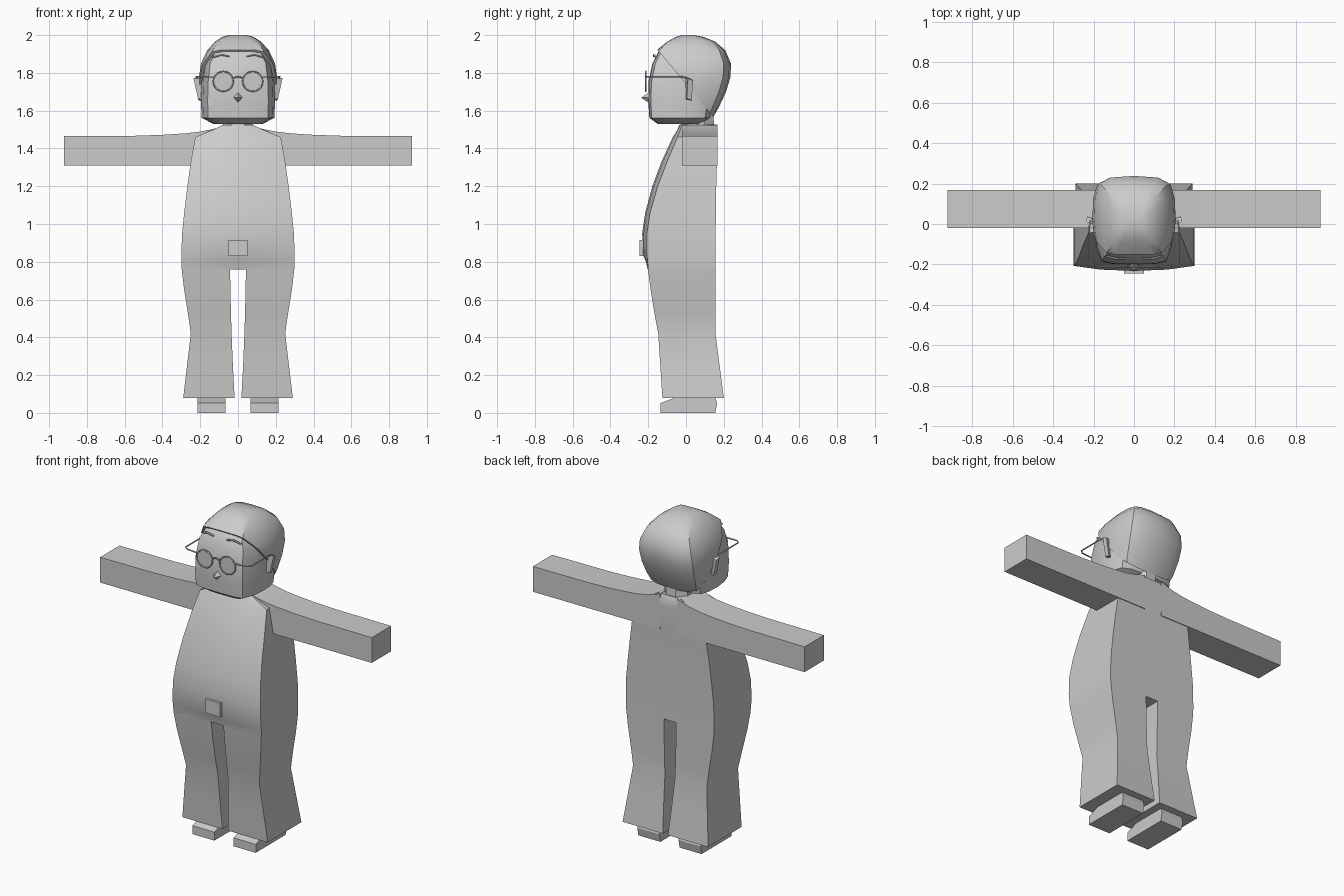
import bpy, bmesh, math
from mathutils import Vector

if "Cube" in bpy.data.objects:
    bpy.data.objects.remove(bpy.data.objects["Cube"])

grey = bpy.data.materials.new("plain_grey")
grey.diffuse_color = (0.6, 0.6, 0.6, 1)
grey.use_nodes = True
grey.node_tree.nodes["Principled BSDF"].inputs["Base Color"].default_value = grey.diffuse_color


def finish(name, bm, smooth=True):
    bmesh.ops.recalc_face_normals(bm, faces=bm.faces)
    me = bpy.data.meshes.new(name)
    bm.to_mesh(me)
    bm.free()
    me.materials.append(grey)
    ob = bpy.data.objects.new(name, me)
    bpy.context.collection.objects.link(ob)
    if smooth:
        bpy.ops.object.select_all(action='DESELECT')
        ob.select_set(True)
        bpy.context.view_layer.objects.active = ob
        bpy.ops.object.shade_smooth_by_angle(angle=math.radians(30))
    return ob


def loft(rings):
    """Closed skin through a list of equal-length point rings."""
    bm = bmesh.new()
    vs = [[bm.verts.new(p) for p in r] for r in rings]
    n = len(rings[0])
    for a, b in zip(vs, vs[1:]):
        for i in range(n):
            j = (i + 1) % n
            bm.faces.new((a[i], a[j], b[j], b[i]))
    bm.faces.new(vs[0])
    bm.faces.new(vs[-1])
    return bm


def box(name, x0, x1, y0, y1, z0, z1):
    def rect(z):
        return [(x0, y0, z), (x1, y0, z), (x1, y1, z), (x0, y1, z)]
    return finish(name, loft([rect(z0), rect(z1)]), False)


def tube(name, pts, r=0.004, cyclic=False):
    cu = bpy.data.curves.new(name, 'CURVE')
    cu.dimensions = '3D'
    cu.bevel_depth = r
    cu.bevel_resolution = 1
    cu.use_fill_caps = True
    sp = cu.splines.new('POLY')
    sp.points.add(len(pts) - 1)
    for p, co in zip(sp.points, pts):
        p.co = (*co, 1)
    sp.use_cyclic_u = cyclic
    cu.materials.append(grey)
    ob = bpy.data.objects.new(name, cu)
    bpy.context.collection.objects.link(ob)
    bpy.ops.object.select_all(action='DESELECT')
    ob.select_set(True)
    bpy.context.view_layer.objects.active = ob
    bpy.ops.object.convert(target='MESH')


# Torso: z, half width, front centre y, front side y, back y
torso = [(.76, .298, -.203, -.2, .155), (.80, .3, -.212, -.203, .155),
         (.84, .3, -.228, -.207, .155), (.95, .296, -.232, -.207, .157),
         (1.06, .285, -.216, -.19, .158), (1.2, .268, -.178, -.15, .16),
         (1.33, .25, -.13, -.1, .164), (1.46, .226, -.07, -.045, .168),
         (1.5, .13, -.045, -.03, .166), (1.525, .08, -.035, -.02, .155)]
finish("torso", loft([[(-w, s, z), (-w * .55, c * .75 + s * .25, z), (0, c, z),
                       (w * .55, c * .75 + s * .25, z), (w, s, z), (w, b, z),
                       (0, b, z), (-w, b, z)] for z, w, c, s, b in torso]))

# Neck
finish("neck", loft([[(w * math.cos(a), .06 + d * math.sin(a), z)
                      for a in (math.tau * (i + .5) / 8 for i in range(8))]
                     for z, w, d in ((1.48, .1, .1), (1.53, .085, .095), (1.62, .08, .09))]))

# Belt buckle
box("belt_buckle", -.05, .05, -.245, -.2, .83, .915)

for side, s in (("left", 1), ("right", -1)):
    # Arms, rising toward the neck
    arm = [(.06, 1.527), (.13, 1.503), (.2, 1.489), (.28, 1.48), (.4, 1.472), (.55, 1.467), (.922, 1.465)]
    finish(side + "_arm", loft([[(s * x, -.02, 1.31), (s * x, .168, 1.31),
                                 (s * x, .168, t), (s * x, -.02, t)] for x, t in arm]))
    # Flared legs: z, inner x, outer x, front y, back y
    leg = [(.08, .018, .29, -.125, .2), (.25, .027, .27, -.136, .178), (.42, .034, .25, -.147, .156),
           (.52, .037, .264, -.166, .155), (.65, .04, .285, -.187, .155), (.76, .042, .298, -.201, .155)]
    finish(side + "_leg", loft([[(s * i, f, z), (s * o, f, z), (s * o, b, z), (s * i, b, z)]
                                for z, i, o, f, b in leg]))
    # Shoes with sloped toe
    prof = [(-.135, 0), (-.135, .052), (-.06, .08), (.155, .08), (.165, .05), (.155, 0)]
    finish(side + "_shoe", loft([[(s * x, y, z) for y, z in prof] for x in (.065, .215)]), False)
    # Ears
    finish(side + "_ear", loft([[(s * x0, -.012, 1.775), (s * x0, .012, 1.775), (s * x0, .02, 1.65),
                                 (s * x0, -.005, 1.65)],
                                [(s * .236, .01, 1.772), (s * .232, .038, 1.76), (s * .208, .03, 1.655),
                                 (s * .212, .005, 1.665)]][::1]) if (x0 := .17) else None, False)
    # Eyebrows
    tube(side + "_eyebrow", [(s * .045, -.171, 1.888), (s * .09, -.17, 1.896), (s * .135, -.16, 1.882)], .005)
    # Spectacle rims, lenses and temples
    circ = [(s * .078 + .053 * math.cos(a), -.212, 1.755 + .053 * math.sin(a))
            for a in (math.tau * i / 20 for i in range(20))]
    tube(side + "_spectacle_rim", circ, .004, True)
    bm = bmesh.new()
    bm.faces.new([bm.verts.new(p) for p in circ])
    finish(side + "_lens", bm, False)
    tube(side + "_temple", [(s * .128, -.212, 1.778), (s * .2, -.208, 1.78), (s * .222, -.19, 1.78),
                            (s * .222, -.02, 1.78), (s * .215, .02, 1.768)])

tube("spectacle_bridge", [(-.03, -.212, 1.772), (0, -.215, 1.78), (.03, -.212, 1.772)])

# Rounded-box outline shared by head and hair
half = [(0, -1), (.55, -.985), (.82, -.92), (.95, -.5), (1, 0), (.98, .5), (.88, .82), (.6, .96), (0, 1)]
outline = half + [(-x, y) for x, y in half[-2:0:-1]]


def head_rings(rows):
    return [[(w * x, (f + b) / 2 + (b - f) / 2 * y, z) for x, y in outline] for z, w, f, b in rows]


# Head with bevelled jaw: z, half width, front y, back y
finish("head", loft(head_rings([
    (1.53, .13, -.15, .07), (1.562, .193, -.194, .13), (1.65, .196, -.2, .145), (1.75, .193, -.199, .2),
    (1.85, .18, -.178, .22), (1.92, .14, -.142, .19), (1.96, .08, -.08, .1)])))

# Hair cap, trimmed along a slope from brow to nape
bm = loft(head_rings([
    (1.54, .165, -.18, .13), (1.62, .19, -.2, .175), (1.7, .202, -.205, .212), (1.78, .206, -.203, .236),
    (1.85, .196, -.185, .238), (1.92, .163, -.155, .208), (1.965, .122, -.1, .155),
    (1.99, .085, -.055, .095), (2.0, .05, -.02, .04)]))
cut = bmesh.ops.bisect_plane(bm, geom=bm.verts[:] + bm.edges[:] + bm.faces[:], plane_co=(0, -.15, 1.92),
                             plane_no=Vector((0, .36, .3)).normalized(), clear_inner=True)
bmesh.ops.holes_fill(bm, edges=[e for e in bm.edges if e.is_boundary])
finish("hair", bm)

# Pointed nose
bm = bmesh.new()
tip = bm.verts.new((0, -.237, 1.668))
rim = [bm.verts.new(p) for p in ((0, -.197, 1.698), (.03, -.19, 1.672), (0, -.197, 1.642), (-.03, -.19, 1.672))]
for i in range(4):
    bm.faces.new((tip, rim[i], rim[(i + 1) % 4]))
bm.faces.new(rim)
finish("nose", bm, False)
